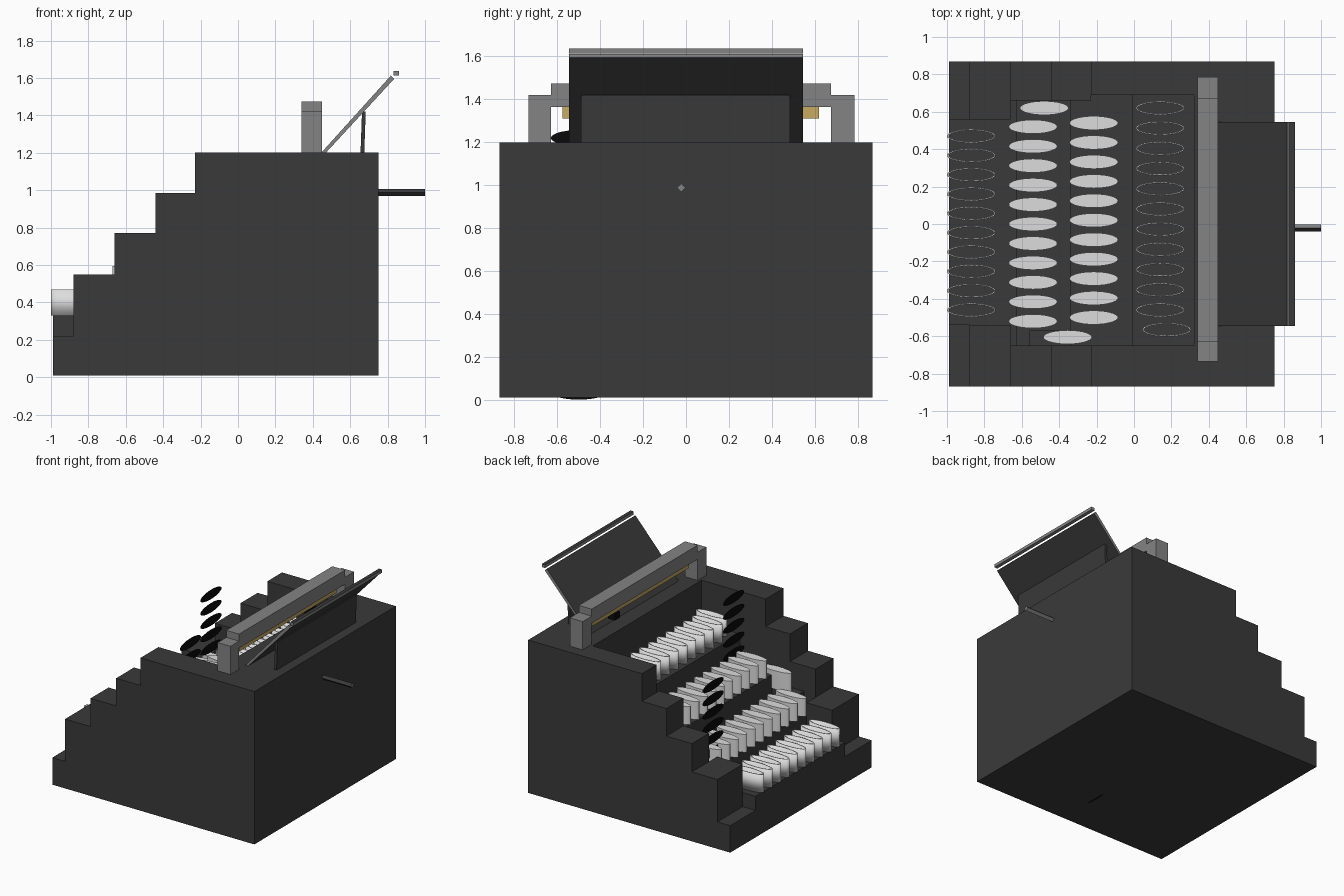
import bpy, bmesh
from mathutils import Matrix, Vector

cube = bpy.data.objects.get("Cube")
if cube:
    bpy.data.objects.remove(cube, do_unlink=True)


def material(name, r, g, b):
    m = bpy.data.materials.new(name)
    m.use_nodes = True
    m.diffuse_color = (r, g, b, 1)
    m.node_tree.nodes["Principled BSDF"].inputs["Base Color"].default_value = (r, g, b, 1)
    return m


CHARCOAL = material("charcoal", 0.042, 0.042, 0.042)
STEEL = material("steel grey", 0.23, 0.23, 0.23)
WHITE = material("key white", 0.72, 0.72, 0.72)
BRASS = material("brass", 0.58, 0.40, 0.12)
BLACK = material("black", 0.003, 0.003, 0.003)


def finish(name, bm, *mats, rule=None):
    bmesh.ops.recalc_face_normals(bm, faces=bm.faces)
    if rule:
        bm.normal_update()
        for f in bm.faces:
            f.material_index = int(rule(f.normal))
    me = bpy.data.meshes.new(name)
    bm.to_mesh(me)
    bm.free()
    for m in mats:
        me.materials.append(m)
    ob = bpy.data.objects.new(name, me)
    bpy.context.collection.objects.link(ob)
    return ob


def prism(name, profile, y0, y1, *mats, rule=None):
    """Extrude an (x, z) outline from y0 to y1."""
    bm = bmesh.new()
    face = bm.faces.new([bm.verts.new((x, y0, z)) for x, z in profile])
    ext = bmesh.ops.extrude_face_region(bm, geom=[face])["geom"]
    verts = [v for v in ext if isinstance(v, bmesh.types.BMVert)]
    bmesh.ops.translate(bm, verts=verts, vec=(0, y1 - y0, 0))
    return finish(name, bm, *mats, rule=rule)


def box(name, x0, x1, y0, y1, z0, z1, *mats, rule=None):
    return prism(name, [(x0, z0), (x1, z0), (x1, z1), (x0, z1)], y0, y1, *mats, rule=rule)


def stairs(steps, end, base=0.01):
    """Outline of a staircase given (start x, height) pairs."""
    pts = [(end, base), (steps[0][0], base)]
    for i, (x, z) in enumerate(steps):
        nxt = steps[i + 1][0] if i + 1 < len(steps) else end
        pts += [(x, z), (nxt, z)]
    return pts


# Body: stepped side walls around a lower stepped key well
WALL = [(-0.99, 0.22), (-0.88, 0.55), (-0.66, 0.77), (-0.44, 0.985), (-0.23, 1.2)]
FLOOR = [(-0.8, 0.33), (-0.63, 0.45), (-0.34, 0.67), (-0.01, 0.87), (0.32, 1.2)]
for name, y0, y1, count, end in [
        ("left_wall", 0.69, 0.87, 5, 0.75), ("left_inner_wall", 0.66, 0.69, 4, -0.23),
        ("left_front_wall", 0.56, 0.66, 2, -0.66), ("right_wall", -0.87, -0.65, 5, 0.75),
        ("right_front_wall", -0.65, -0.54, 2, -0.66)]:
    prism(name, stairs(WALL[:count], end), y0, y1, CHARCOAL)
prism("key_well_floor", stairs(FLOOR, 0.75), -0.65, 0.69, CHARCOAL)
box("front_step", -0.99, -0.8, -0.54, 0.56, 0.01, 0.33, CHARCOAL)
box("side_key_block", -0.56, -0.34, -0.65, -0.57, 0.45, 0.57, CHARCOAL)

# Keys: narrow oval cylinders, capped or open
RX, RY, HEIGHT = 0.13, 0.037, 0.14


def key(name, x, y, z, capped):
    bm = bmesh.new()
    bmesh.ops.create_cone(bm, cap_ends=capped, segments=28, radius1=1, radius2=1, depth=HEIGHT)
    bmesh.ops.scale(bm, verts=bm.verts, vec=(RX, RY, 1))
    bmesh.ops.translate(bm, verts=bm.verts, vec=(x, y, z + HEIGHT / 2))
    ob = finish(name, bm, WHITE)
    if not capped:
        ob.modifiers.new("wall", "SOLIDIFY").thickness = 0.007
    bpy.ops.object.select_all(action="DESELECT")
    ob.select_set(True)
    bpy.context.view_layer.objects.active = ob
    bpy.ops.object.shade_smooth_by_angle()


# Upright oval plate standing across x
def disc(name, x, y, z):
    bm = bmesh.new()
    bmesh.ops.create_circle(bm, cap_ends=True, segments=28, radius=1)
    cyclic = Matrix(((0, 0, 1), (1, 0, 0), (0, 1, 0))).to_4x4()
    bmesh.ops.scale(bm, verts=bm.verts, vec=(RX, RY, 1))
    bmesh.ops.transform(bm, matrix=Matrix.Translation(Vector((x, y, z))) @ cyclic, verts=bm.verts)
    finish(name, bm, BLACK)


def spread(first, last, count):
    return [first + (last - first) * i / (count - 1) for i in range(count)]


# Each row: x, key y positions, base height, capped
ROWS = [("first", -0.87, spread(0.47, -0.46, 10), 0.33, False),
        ("second", -0.54, spread(0.52, -0.52, 11), 0.455, True),
        ("third", -0.215, spread(0.54, -0.5, 11), 0.67, True),
        ("fourth", 0.14, spread(0.62, -0.46, 11), 0.87, False)]
for row, x, ys, z, capped in ROWS:
    for i, y in enumerate(ys):
        key(f"{row}_row_key_{i + 1}", x, y, z, capped)
key("upper_side_key", -0.48, 0.62, 0.455, True)
key("lower_side_key", -0.355, -0.605, 0.57, True)
key("fourth_row_end_key", 0.175, -0.565, 0.87, False)

# Two upright stacks of black discs
for i, y in enumerate(ROWS[0][2]):
    disc(f"left_stack_disc_{i + 1}", -0.59, 0.51, y + 0.6)
for i, y in enumerate(ROWS[3][2] + [-0.563]):
    disc(f"right_stack_disc_{i + 1}", -0.06, -0.5, y + 0.6)

# Carriage: beam on two posts with a brass strip below
box("carriage_beam", 0.34, 0.45, -0.63, 0.675, 1.365, 1.475, STEEL)
for name, y0, y1 in [("right_post", -0.735, -0.63), ("left_post", 0.675, 0.785)]:
    box(name, 0.34, 0.45, y0, y1, 1.2, 1.42, STEEL)
box("brass_strip", 0.375, 0.415, -0.575, 0.62, 1.31, 1.365, BRASS)
box("carriage_slider", 0.36, 0.42, 0.3, 0.36, 1.26, 1.31, BLACK)

# Tilted paper rest: dark faces with steel edges, rail above, prop behind
prism("paper_rest", [(0.445, 1.2), (0.47, 1.2), (0.835, 1.595), (0.817, 1.612)], -0.545, 0.545,
      CHARCOAL, STEEL, rule=lambda n: abs(n.y) > 0.9 or n.x * n.z > 0)
box("paper_rail", 0.832, 0.86, -0.545, 0.545, 1.614, 1.638, CHARCOAL, STEEL,
    rule=lambda n: n.z < 0.5)
prism("rest_prop", [(0.655, 1.2), (0.675, 1.2), (0.683, 1.42), (0.663, 1.42)], -0.49, 0.485, CHARCOAL)

# Lever on the tall end: diamond section rod
bm = bmesh.new()
bmesh.ops.create_cone(bm, cap_ends=True, segments=4, radius1=0.019, radius2=0.019, depth=0.27)
bmesh.ops.transform(bm, matrix=Matrix.Translation((0.865, -0.022, 0.988)) @ Matrix.Rotation(1.5708, 4, "Y"),
                    verts=bm.verts)
finish("return_lever", bm, CHARCOAL, STEEL, rule=lambda n: n.y > -0.3)
